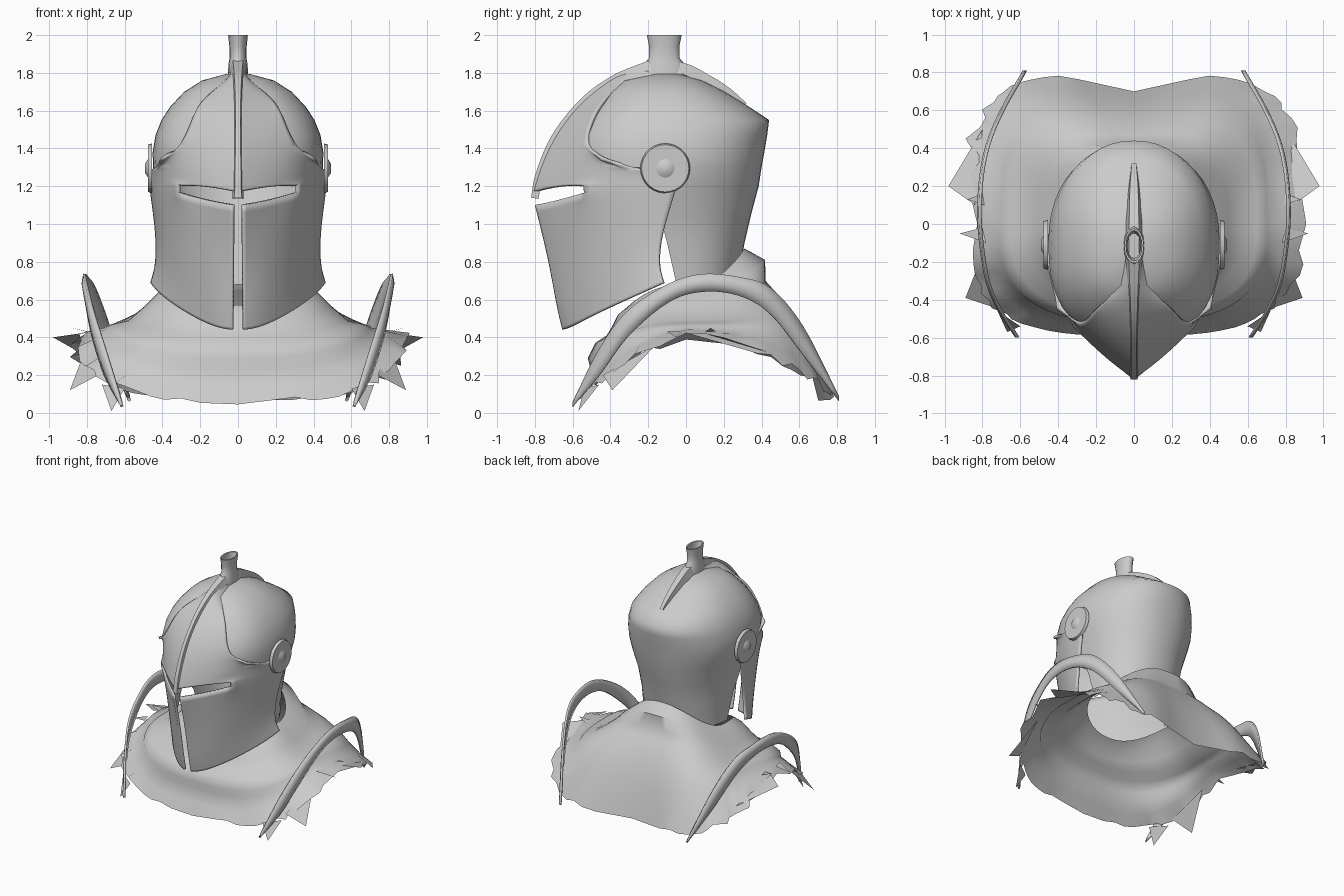
import bpy, bmesh, math, random
from mathutils import Vector, Matrix

if "Cube" in bpy.data.objects:
    bpy.data.objects.remove(bpy.data.objects["Cube"])
random.seed(4)

steel = bpy.data.materials.new("grey_steel")
steel.use_nodes = True
GREY = (0.6, 0.6, 0.6, 1)
steel.diffuse_color = GREY
steel.node_tree.nodes["Principled BSDF"].inputs["Base Color"].default_value = GREY


def finish(name, bm, mirror=False, subdiv=0, thick=0, angle=50):
    bmesh.ops.remove_doubles(bm, verts=bm.verts, dist=0.0005)
    loose = [v for v in bm.verts if not v.link_faces]
    bmesh.ops.delete(bm, geom=loose, context='VERTS')
    bmesh.ops.recalc_face_normals(bm, faces=bm.faces)
    mesh = bpy.data.meshes.new(name)
    bm.to_mesh(mesh)
    bm.free()
    obj = bpy.data.objects.new(name, mesh)
    bpy.context.collection.objects.link(obj)
    mesh.materials.append(steel)
    if mirror:
        obj.modifiers.new("Mirror", 'MIRROR').use_clip = True
    if subdiv:
        sub = obj.modifiers.new("Smooth", 'SUBSURF')
        sub.levels = sub.render_levels = subdiv
        sub.boundary_smooth = 'PRESERVE_CORNERS'
    if thick:
        obj.modifiers.new("Plate", 'SOLIDIFY').thickness = thick
    bpy.ops.object.select_all(action='DESELECT')
    obj.select_set(True)
    bpy.context.view_layer.objects.active = obj
    bpy.ops.object.shade_smooth_by_angle(angle=math.radians(angle))


def sheet(rows, skip=lambda r, c: False, closed=False):
    """Grid of faces through rows of points, leaving out skipped cells."""
    bm = bmesh.new()
    grid = [[bm.verts.new(p) for p in row] for row in rows]
    for r in range(len(grid) - 1):
        a, b = grid[r], grid[r + 1]
        count = min(len(a), len(b))
        for c in range(count if closed else count - 1):
            d = (c + 1) % count
            if not skip(r, c):
                bm.faces.new((a[c], a[d], b[d], b[c]))
    return bm


def spline(points, t):
    """Smooth point at t in 0..1 along a list of tuples."""
    pts = [Vector(p) for p in points]
    f = t * (len(pts) - 1)
    i = min(int(f), len(pts) - 2)
    f -= i
    p1, p2 = pts[i], pts[i + 1]
    p0 = pts[i - 1] if i else p1 * 2 - p2
    p3 = pts[i + 2] if i + 2 < len(pts) else p2 * 2 - p1
    return (p1 * 2 + (p2 - p0) * f + (p0 * 2 - p1 * 5 + p2 * 4 - p3) * f * f
            + (p1 * 3 - p0 - p2 * 3 + p3) * f ** 3) / 2


def power(value, n):
    return math.copysign(abs(value) ** (2 / n), value)


# Skull: stacked rings (height, half width, middle, front, back), open below the brow
SEG = 48
levels = [(.68, .34, -.05, -.5, .27), (.9, .36, -.1, -.5, .31), (1.05, .39, -.14, -.5, .345),
          (1.2, .43, -.13, -.5, .385), (1.3, .45, -.1, -.6, .4), (1.38, .452, -.1, -.61, .415),
          (1.47, .437, -.1, -.58, .43), (1.55, .405, -.1, -.53, .44), (1.62, .36, -.1, -.48, .335),
          (1.7, .285, -.1, -.41, .205), (1.76, .19, -.1, -.33, .085), (1.795, .06, -.1, -.16, -.04)]
rows = []
for z, rx, mid, front, back in levels:
    ring = []
    for k in range(SEG):
        a = math.tau * k / SEG
        s, c = math.sin(a), math.cos(a)
        n = 2.2 if c > 0 else 2.5
        ring.append((rx * power(s, n), mid + (back - mid if c > 0 else mid - front) * power(c, n), z))
    rows.append(ring)
bm = sheet(rows, lambda r, c: r < 4 and SEG // 4 <= c < 3 * SEG // 4, closed=True)
bm.faces.new([v for v in bm.verts if v.co.z > 1.79])
finish("skull", bm, angle=100)

# Visor and brow: half a plate with the eye slit and breath slot left open
visor = [
    [(.03, -.655, .44), (.12, -.62, .45), (.28, -.47, .53), (.42, -.25, .63), (.465, -.12, .69)],
    [(.03, -.685, .56), (.12, -.645, .57), (.27, -.5, .64), (.4, -.28, .73), (.435, -.15, .78)],
    [(.03, -.725, .8), (.13, -.67, .82), (.29, -.52, .87), (.41, -.28, .92), (.435, -.13, .95)],
    [(.03, -.8, 1.1), (.15, -.7, 1.12), (.32, -.54, 1.165), (.44, -.29, 1.16), (.465, -.06, 1.16)],
    [(0, -.82, 1.17), (.15, -.71, 1.2), (.32, -.545, 1.208), (.445, -.28, 1.22), (.47, -.05, 1.22)],
    [(0, -.79, 1.28), (.16, -.68, 1.28), (.325, -.55, 1.27), (.45, -.27, 1.285), (.475, -.05, 1.29)],
    [(0, -.71, 1.46), (.15, -.635, 1.44), (.29, -.55, 1.42), (.4, -.45, 1.335)],
    [(0, -.565, 1.65), (.11, -.56, 1.59), (.235, -.49, 1.59)],
    [(0, -.4, 1.775), (.06, -.43, 1.73), (.18, -.43, 1.67)],
    [(0, -.3, 1.83), (.03, -.32, 1.8), (.075, -.34, 1.75)],
    [(0, -.12, 1.86), (.025, -.12, 1.83), (.045, -.12, 1.78)]]
bm = sheet(visor, lambda r, c: r == 3 and c < 2)
# keep the middle fold and the slit ends sharp
fold = bm.edges.layers.float.new("crease_edge")
corner = bm.verts.layers.float.new("crease_vert")
for edge in bm.edges:
    edge[fold] = .9 if all(v.co.x < .001 for v in edge.verts) else 0
for vert in bm.verts:
    vert[corner] = 1 if abs(vert.co.x - .32) < .001 else 0
finish("visor", bm, True, 3, .018)


# Ridges over the helmet: a (y, z) path with (half width, depth) along it
def ridge(name, path, section):
    rows = []
    for i in range(33):
        t = i / 32
        y, z = spline(path, t)
        d = (spline(path, min(t + .01, 1)) - spline(path, max(t - .01, 0))).normalized()
        w, depth = spline(section, t)
        low_y, low_z = y + d.y * depth, z - d.x * depth
        rows.append([(w, low_y, low_z), (w * .6, y, z), (-w * .6, y, z), (-w, low_y, low_z)])
    finish(name, sheet(rows, closed=True))


ridge("nose_ridge", [(-.82, 1.14), (-.795, 1.27), (-.71, 1.47), (-.56, 1.66), (-.39, 1.785),
                     (-.2, 1.865)], [(.03, .04), (.025, .04), (.022, .04), (.03, .04), (.045, .05)])
ridge("crest_tail", [(-.2, 1.86), (-.02, 1.855), (.12, 1.79), (.23, 1.72), (.32, 1.64)],
      [(.045, .06), (.042, .06), (.035, .06), (.02, .06)])

# Plume holder: flared oval tube, hollow at the top
rows = []
for z, rx, ry in [(1.78, .055, .12), (1.85, .05, .105), (1.88, .045, .08), (1.94, .046, .08),
                  (2, .052, .092), (1.998, .042, .08), (1.9, .035, .065)]:
    rows.append([(rx * math.cos(math.tau * k / 16), -.115 + ry * math.sin(math.tau * k / 16), z)
                 for k in range(16)])
finish("plume_holder", sheet(rows, closed=True))

# Hinge plates with low round studs
for side, label in ((1, "left"), (-1, "right")):
    for part, radius, tip, depth, x in (("hinge", .132, .125, .022, .466), ("stud", .05, .025, .016, .484)):
        bm = bmesh.new()
        turn = Matrix.Translation((side * x, -.11, 1.295)) @ Matrix.Rotation(side * math.pi / 2, 4, 'Y')
        bmesh.ops.create_cone(bm, cap_ends=True, segments=28, radius1=radius, radius2=tip,
                              depth=depth, matrix=turn)
        finish(label + "_" + part, bm)

# Mantle: collar and folds (half width, front, back, side z, front z, back z)
folds = [(.36, -.3, .31, .68, .57, .87), (.42, -.36, .43, .64, .52, .81),
         (.5, -.39, .44, .56, .46, .7), (.58, -.42, .5, .49, .41, .64),
         (.65, -.48, .58, .475, .37, .54), (.7, -.52, .64, .46, .29, .44),
         (.71, -.505, .69, .45, .23, .34), (.78, -.55, .745, .44, .14, .2),
         (.84, -.59, .79, .41, .07, .09)]
AROUND = 64
rows = []
for j, (rx, front, back, zs, zf, zb) in enumerate(folds):
    ring = []
    out = j / (len(folds) - 1)
    for k in range(AROUND):
        a = math.tau * k / AROUND
        s, c = math.sin(a), math.cos(a)
        n = 2.2 + 2.2 * out if c > 0 else 2.2 + out
        x, y = rx * power(s, n), (back if c > 0 else -front) * power(c, n)
        z = zs + ((zb if c > 0 else zf) - zs) * abs(c) ** (2.2 - 1.3 * out)
        if c > 0:
            y -= .09 * out * max(0, 1 - abs(x) / .4)
        if j == len(folds) - 1:
            # ragged hem, longest at the shoulders
            tear = 1 + random.uniform(-.02, .09) * abs(s) ** 2
            x, z = x * tear, z + random.uniform(-.03, .02)
        ring.append((x, y, z))
    rows.append(ring)
finish("mantle", sheet(rows, closed=True), angle=60)

# Torn points: hem corners at the shoulders and shreds at the front
bm = bmesh.new()
tips = [((.8, .5, .3), (.84, .1, .42), (.98, .2, .4)), ((.78, -.1, .43), (.8, -.02, .43), (.92, -.05, .4)),
        ((.74, -.44, .2), (.8, -.16, .36), (.89, -.39, .12)), ((.6, -.54, .13), (.72, -.46, .15), (.67, -.57, .01)),
        ((.79, .1, .43), (.8, .16, .43), (.88, .13, .45))]
for tri in tips:
    bm.faces.new([bm.verts.new(p) for p in tri])
finish("torn_points", bm, mirror=True)

# Shoulder crescents: curved upright blades (out, along, outer height, inner height)
blade = [(.62, -.6, .06, .03), (.71, -.46, .34, .2), (.775, -.31, .54, .4), (.81, -.1, .68, .58),
         (.82, .08, .735, .64), (.805, .28, .72, .62), (.765, .45, .66, .52), (.69, .62, .46, .31),
         (.58, .81, .09, .06)]
rows = []
for i in range(41):
    x, y, hi, lo = spline(blade, i / 40)
    rows.append([(x, y, hi), (x + .008, y, (hi + lo) / 2), (x, y, lo)])
finish("shoulder_crescents", sheet(rows), True, 0, .016)
